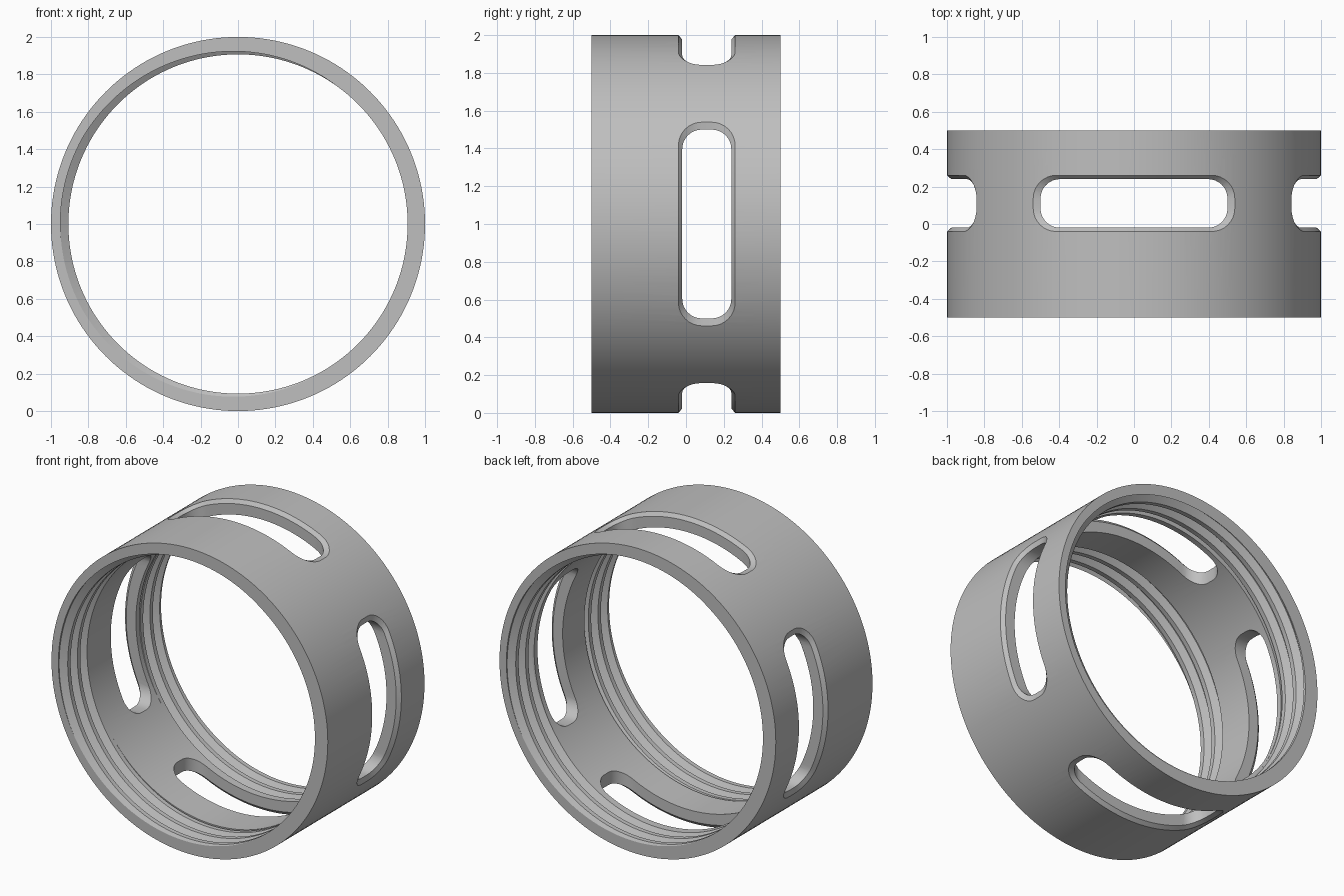
import bpy, bmesh, math
from mathutils import Matrix

cube = bpy.data.objects.get("Cube")
if cube:
    bpy.data.objects.remove(cube, do_unlink=True)

SEGMENTS = 160
OUTER, BORE, ROOT = 1.0, 0.907, 0.95
HALF = 0.5
PITCH = 0.1
KNOTS = (-0.35, -0.08, 0.08, 0.35)   # groove profile within one turn

grey = bpy.data.materials.new("plain_grey")
grey.use_nodes = True
grey.diffuse_color = (0.52, 0.52, 0.52, 1)
grey.node_tree.nodes["Principled BSDF"].inputs["Base Color"].default_value = (0.52, 0.52, 0.52, 1)


def make_object(name, bm):
    bmesh.ops.recalc_face_normals(bm, faces=bm.faces)
    mesh = bpy.data.meshes.new(name)
    bm.to_mesh(mesh)
    bm.free()
    mesh.materials.append(grey)
    obj = bpy.data.objects.new(name, mesh)
    obj.location.z = OUTER
    bpy.context.collection.objects.link(obj)
    return obj


def groove_radius(turn):
    """Bore radius at a position in turns from the groove centre."""
    u = abs((turn + 0.5) % 1.0 - 0.5)
    t = (KNOTS[3] - u) / (KNOTS[3] - KNOTS[2])
    return BORE + (ROOT - BORE) * min(1.0, max(0.0, t))


def thread_rows(start, end, angle, phase):
    """Helical thread section, clipped between two flat ends."""
    shift = (angle - phase) / math.tau
    rows = []
    for turn in range(-3, 7):
        for k in KNOTS:
            y = min(end, max(start, start + PITCH * (turn + k - shift)))
            rows.append((groove_radius((y - start) / PITCH + shift), y))
    return rows


# Ring body with an internal thread at each end
bm = bmesh.new()
columns = []
for i in range(SEGMENTS + 1):
    a = math.tau * i / SEGMENTS
    section = [(OUTER, -HALF)]
    section += thread_rows(-HALF, -0.245, a, math.pi)
    section += [(BORE, -0.245), (BORE, 0.275)]
    section += thread_rows(0.275, HALF, a, math.pi / 2)
    section += [(OUTER, HALF)]
    columns.append([bm.verts.new((r * math.cos(a), y, r * math.sin(a))) for r, y in section])
for left, right in zip(columns, columns[1:]):
    for j in range(len(left)):
        n = (j + 1) % len(left)
        bm.faces.new((left[j], left[n], right[n], right[j]))
bmesh.ops.remove_doubles(bm, verts=bm.verts, dist=0.0002)
ring = make_object("threaded_ring", bm)


def rounded_outline(hx, hy, r):
    """Rounded rectangle with its long sides divided to follow the curve."""
    pts = []
    for cx, cy, quarter in ((1, 1, 0), (-1, 1, 1), (-1, -1, 2), (1, -1, 3)):
        for s in range(9):
            a = (quarter + s / 8) * math.pi / 2
            pts.append((cx * (hx - r) + r * math.cos(a), cy * (hy - r) + r * math.sin(a)))
        if quarter in (0, 2):
            pts += [(cx * (hx - r) * (1 - s / 12), cy * hy) for s in range(1, 24)]
    return pts


# Slot cutter with a chamfered mouth that follows the outer surface
def make_cutter(turn):
    bm = bmesh.new()
    mouth = rounded_outline(0.546, 0.154, 0.128)
    wall = rounded_outline(0.5, 0.13, 0.104)
    levels = ((mouth, None, 1.2), (mouth, 1.004, 0), (wall, 0.977, 0), (wall, None, 0.6))
    loops = []
    for outline, radius, flat in levels:
        loops.append([bm.verts.new((x, y + 0.11, math.sqrt(radius**2 - x * x) if radius else flat))
                      for x, y in outline])
    for upper, lower in zip(loops, loops[1:]):
        for j in range(len(upper)):
            n = (j + 1) % len(upper)
            bm.faces.new((upper[j], upper[n], lower[n], lower[j]))
    bm.faces.new(loops[0])
    bm.faces.new(loops[-1])
    bm.transform(Matrix.Rotation(turn * math.pi / 2, 4, "Y"))
    cutter = make_object("slot_cutter", bm)
    cutter.hide_render = True
    return cutter


# Cut four slots evenly around the ring
bpy.ops.object.select_all(action="DESELECT")
ring.select_set(True)
bpy.context.view_layer.objects.active = ring
for turn in range(4):
    cutter = make_cutter(turn)
    mod = ring.modifiers.new("slot", "BOOLEAN")
    mod.operation = "DIFFERENCE"
    mod.solver = "EXACT"
    mod.object = cutter
    bpy.ops.object.modifier_apply(modifier=mod.name)
    bpy.data.objects.remove(cutter, do_unlink=True)

bpy.ops.object.shade_smooth_by_angle(angle=math.radians(25))
